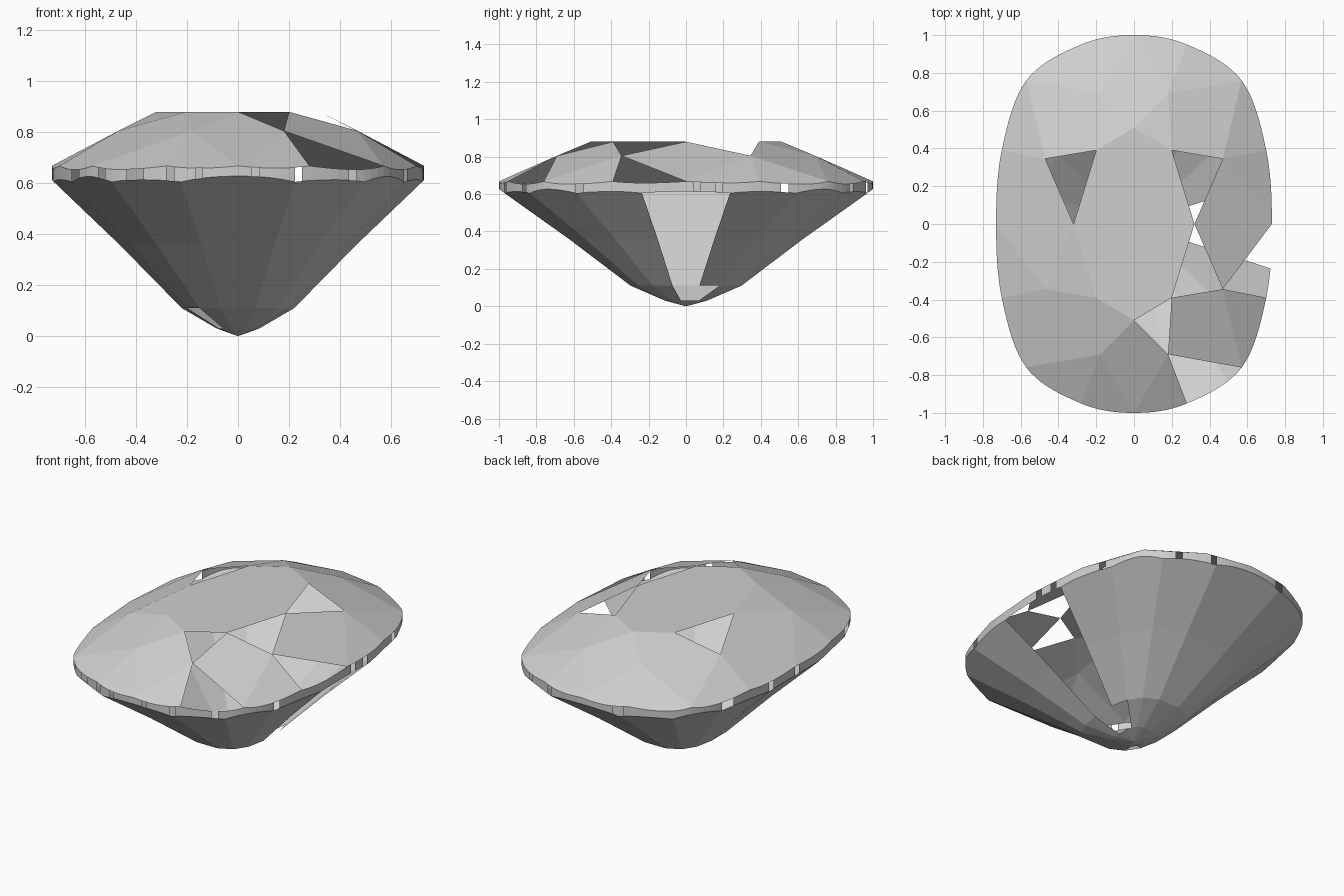
import bpy, bmesh, random
from mathutils import Vector

if "Cube" in bpy.data.objects:
    bpy.data.objects.remove(bpy.data.objects["Cube"])

random.seed(4)
STEP = 10              # outline samples between crown points
N = 16 * STEP

stone = bpy.data.materials.new("stone_grey")
stone.use_nodes = True
GREY = (0.62, 0.62, 0.62, 1)
stone.diffuse_color = GREY
stone.node_tree.nodes["Principled BSDF"].inputs["Base Color"].default_value = GREY


def ring(quarter):
    """Mirror one quarter of a loop to all four quarters."""
    pts = []
    for sx, sy, order in ((1, 1, 1), (-1, 1, -1), (-1, -1, 1), (1, -1, -1)):
        for x, y in quarter[::order]:
            p = Vector((sx * x, sy * y))
            if all((p - q).length > 1e-5 for q in pts):
                pts.append(p)
    return pts


def smooth_loop(ctrl):
    """Closed curve through the control points."""
    out, n = [], len(ctrl)
    for i in range(n):
        a, b, c, d = (ctrl[(i + k) % n] for k in (-1, 0, 1, 2))
        for s in range(STEP):
            t = s / STEP
            out.append(0.5 * (2 * b + (c - a) * t + (2 * a - 5 * b + 4 * c - d) * t ** 2
                              + (3 * b - a - 3 * c + d) * t ** 3))
    return out


def bulge(a, b, i):
    """How far outline point i lies beyond the chord from a to b."""
    A, B, P = (outline[k % N] for k in (a, b, i))
    n = Vector((B.y - A.y, A.x - B.x))
    return n.dot(P) / n.dot(A) - 1


def at(p, z, scale=1.0):
    return Vector((p.x * scale, p.y * scale, z))


def make_part(name, polys):
    bm = bmesh.new()
    for poly in polys:
        bm.faces.new([bm.verts.new(p) for p in poly])
    bmesh.ops.remove_doubles(bm, verts=bm.verts[:], dist=1e-5)
    bm.normal_update()
    for f in bm.faces:      # every facet of the convex stone faces outward
        if f.normal.dot(f.calc_center_median() - Vector((0, 0, 0.5))) < 0:
            f.normal_flip()
    me = bpy.data.meshes.new(name)
    bm.to_mesh(me)
    bm.free()
    me.materials.append(stone)
    obj = bpy.data.objects.new(name, me)
    bpy.context.collection.objects.link(obj)


# Cushion outline
outline = smooth_loop(ring([(0.73, 0), (0.70, 0.39), (0.57, 0.76), (0.28, 0.95), (0, 1)]))

# Scalloped upper edge, where the crown facets meet the girdle
upper = []
for i in range(N):
    a = i // STEP * STEP
    upper.append(at(outline[i], 0.668 - 0.6 * bulge(a, a + STEP, i)))

# Scalloped lower edge, where the pavilion facets meet the girdle
quarter = [6, 15, 23, 32]
half = quarter + [N // 2 - i for i in reversed(quarter)]
cusps = half + [i + N // 2 for i in half]
lower = [None] * N
spans = []
for k, a in enumerate(cusps):
    b = cusps[(k + 1) % 16]
    b += N if b < a else 0
    spans.append((a, b))
    for i in range(a, b + 1):
        lower[i % N] = at(outline[i % N], 0.605 + 0.75 * bulge(a, b, i))

# Crown: table, star facets, kites and upper girdle facets, some left open
table = [at(p, 0.88) for p in ring([(0.32, 0), (0.2, 0.39), (0, 0.51)])]
mids = [at(p, 0.805) for p in ring([(0.47, 0.345), (0.18, 0.69)])]
open_stars = {0, 3, 6, 7}
open_girdle_facets = {(6, 1), (7, 1)}
crown = [table]
for j in range(8):
    crown.append([table[j], mids[j - 1], upper[2 * STEP * j], mids[j]])
    if j not in open_stars:
        crown.append([table[j], table[(j + 1) % 8], mids[j]])
    for h in range(2):
        if (j, h) not in open_girdle_facets:
            first = (2 * j + h) * STEP
            crown.append([mids[j]] + [upper[i % N] for i in range(first, first + STEP + 1)])
make_part("crown", crown)

# Girdle: narrow upright panels with a few gaps
girdle = []
for i in range(N):
    j = (i + 1) % N
    if random.random() > 0.13:
        girdle.append([lower[i], lower[j], upper[j], upper[i]])
make_part("girdle", girdle)

# Pavilion: tiers of facets narrowing to the point, some left open
tiers = [(1, 0.605), (0.645, 0.36), (0.305, 0.11), (0.115, 0.03)]
open_facets = {(0, 15), (1, 15), (2, 15), (2, 0), (2, 9)}
pavilion = []
for k, (a, b) in enumerate(spans):
    A, B = outline[a], outline[b % N]
    for t in range(3):
        if (t, k) in open_facets:
            continue
        s, z = tiers[t + 1]
        bottom = [at(B, z, s), at(A, z, s)]
        if t == 0:
            top = [lower[i % N] for i in range(a, b + 1)]
        else:
            s, z = tiers[t]
            top = [at(A, z, s), at(B, z, s)]
        pavilion.append(top + bottom)
    s, z = tiers[3]
    pavilion.append([at(A, z, s), at(B, z, s), Vector((0, 0, 0))])
make_part("pavilion", pavilion)
